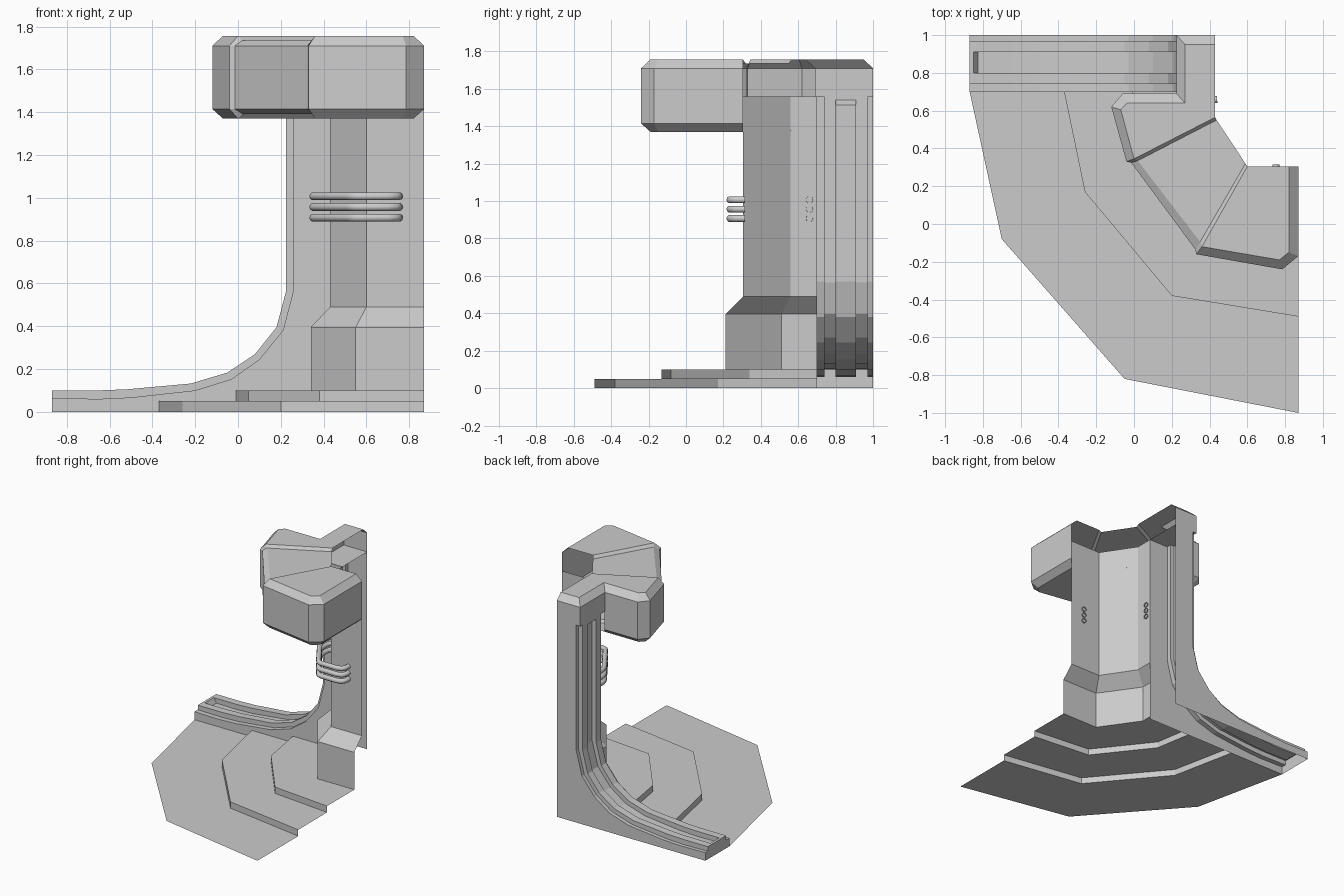
import bpy, bmesh

def build(name, rows, extra=()):
    """Loft quads between successive rows of points, plus extra polygons."""
    bm = bmesh.new()
    grid = [[bm.verts.new(p) for p in row] for row in rows]
    for a, b in zip(grid, grid[1:]):
        for i in range(len(a) - 1):
            bm.faces.new((a[i], b[i], b[i + 1], a[i + 1]))
    for poly in extra:
        bm.faces.new([bm.verts.new(p) for p in poly])
    bmesh.ops.remove_doubles(bm, verts=bm.verts, dist=0.0008)
    bmesh.ops.dissolve_degenerate(bm, edges=bm.edges, dist=0.0008)
    bmesh.ops.recalc_face_normals(bm, faces=bm.faces)
    bmesh.ops.dissolve_limit(bm, angle_limit=0.01, verts=bm.verts, edges=bm.edges)
    me = bpy.data.meshes.new(name)
    bm.to_mesh(me)
    bm.free()
    ob = bpy.data.objects.new(name, me)
    bpy.context.collection.objects.link(ob)
    return ob

def ring(pts, z):
    return [(x, y, z) for x, y in pts]

# Plan outlines, from the fin round to the open right side
floor = [(-0.87, 0.70), (-0.70, -0.08), (-0.05, -0.82), (0.87, -1.0)]
step1 = [(-0.37, 0.70), (-0.26, 0.17), (0.20, -0.38), (0.87, -0.49)]
step2 = [(-0.01, 0.70), (0.05, 0.34), (0.38, -0.08), (0.87, -0.13)]
plinth = [(0.34, 0.70), (0.34, 0.51), (0.55, 0.21), (0.87, 0.21)]
shaft = [(0.43, 0.70), (0.43, 0.56), (0.60, 0.305), (0.87, 0.305)]

# Stepped floor shell
build("stepped_floor", [ring(floor, 0), ring(step1, 0), ring(step1, 0.05),
                        ring(step2, 0.05), ring(step2, 0.10), ring(plinth, 0.10)])

# Pillar with wider plinth
build("pillar", [ring(plinth, 0.10), ring(plinth, 0.395),
                 ring(shaft, 0.49), ring(shaft, 1.56)])

# Curved buttress fin: (outer x, z), (ledge x, z), groove depth factor
fin = [((-0.87, 0.10), (-0.87, 0.065), 0), ((-0.85, 0.10), (-0.85, 0.064), 0),
       ((-0.825, 0.10), (-0.825, 0.063), 1), ((-0.65, 0.10), (-0.65, 0.06), 1),
       ((-0.52, 0.105), (-0.50, 0.067), 1), ((-0.22, 0.132), (-0.20, 0.10), 1),
       ((-0.05, 0.183), (-0.03, 0.153), 1), ((0.08, 0.27), (0.10, 0.245), 1),
       ((0.18, 0.395), (0.21, 0.38), 1), ((0.225, 0.565), (0.26, 0.57), 1),
       ((0.225, 1.515), (0.26, 1.515), 1), ((0.225, 1.54), (0.26, 1.54), 0),
       ((0.225, 1.56), (0.26, 1.56), 0)]

def fin_row(o, l, k):
    g = tuple(a + (b - a) * k for a, b in zip(o, l))
    section = [(1.0, l), (0.97, l), (0.97, o), (0.91, o), (0.91, g), (0.80, g),
               (0.80, o), (0.74, o), (0.74, l), (0.70, l)]
    return [(p[0], y, p[1]) for y, p in section]

fin_rows = [fin_row(*s) for s in fin]
sides = [[(l[0], y, l[1]) for _, l, _ in fin] + [(0.43, y, 1.56), (0.43, y, 0), (-0.87, y, 0)]
         for y in (0.70, 1.0)]
end_cap = [p for i, p in enumerate(fin_rows[0]) if i not in (4, 5)]
end_cap += [(-0.87, 0.70, 0), (-0.87, 1.0, 0)]
build("buttress_fin", fin_rows, sides + [end_cap])

# Chamfered head: stations of outer, inset and back points with a recess amount
def head_row(outer, inset, back, d=0.0):
    lo, hi = 1.37 + d, 1.757 - d
    return [(*back, lo), (*inset, lo), (*outer, 1.415), (*outer, 1.71), (*inset, hi), (*back, hi)]

left, right = (0.43, 0.565), (0.60, 0.305)
head = [((0.23, 0.69), (0.27, 0.64), (0.43, 0.64)),
        ((-0.06, 0.69), (-0.035, 0.64), left),
        ((-0.12, 0.62), (-0.07, 0.605), left),
        ((-0.04, 0.33), (0.0, 0.345), left),
        ((-0.015, 0.325), (0.02, 0.335), (0.437, 0.55), 0.022),   # recessed middle
        ((0.325, -0.135), (0.35, -0.095), (0.59, 0.32), 0.022),
        ((0.33, -0.16), (0.36, -0.12), right),
        ((0.785, -0.24), (0.77, -0.19), right),
        ((0.87, -0.17), (0.82, -0.15), (0.75, 0.305)),
        ((0.87, 0.305), (0.82, 0.305), (0.82, 0.305))]
build("head", [head_row(*s) for s in head])

# Cap joining the head to the fin
def cap_row(outer, inset, back):
    return [(back[0], outer[1], 1.56), (*outer, 1.56), (*outer, 1.71), (*inset, 1.757), (*back, 1.757)]

cap = [((0.43, 1.0), (0.43, 0.95), (0.43, 0.95)),
       ((0.225, 1.0), (0.27, 0.95), (0.43, 0.95)),
       ((0.225, 0.69), (0.27, 0.64), (0.43, 0.64))]
build("fin_cap", [cap_row(*s) for s in cap])

# Three pipes wrapped round the pillar
path = [(0.44, 0.66), (0.385, 0.655), (0.36, 0.635), (0.352, 0.60), (0.352, 0.54),
        (0.365, 0.50), (0.52, 0.265), (0.535, 0.245), (0.56, 0.235), (0.70, 0.235),
        (0.735, 0.245), (0.75, 0.27), (0.752, 0.315)]
for n in range(3):
    cu = bpy.data.curves.new("pipe_%d" % (n + 1), 'CURVE')
    cu.dimensions = '3D'
    cu.bevel_depth = 0.019
    cu.bevel_resolution = 3
    sp = cu.splines.new('POLY')
    sp.points.add(len(path) - 1)
    for pt, (x, y) in zip(sp.points, path):
        pt.co = (x, y, 0.907 + n * 0.05, 1)
    sp.use_smooth = True
    bpy.context.collection.objects.link(bpy.data.objects.new(cu.name, cu))
